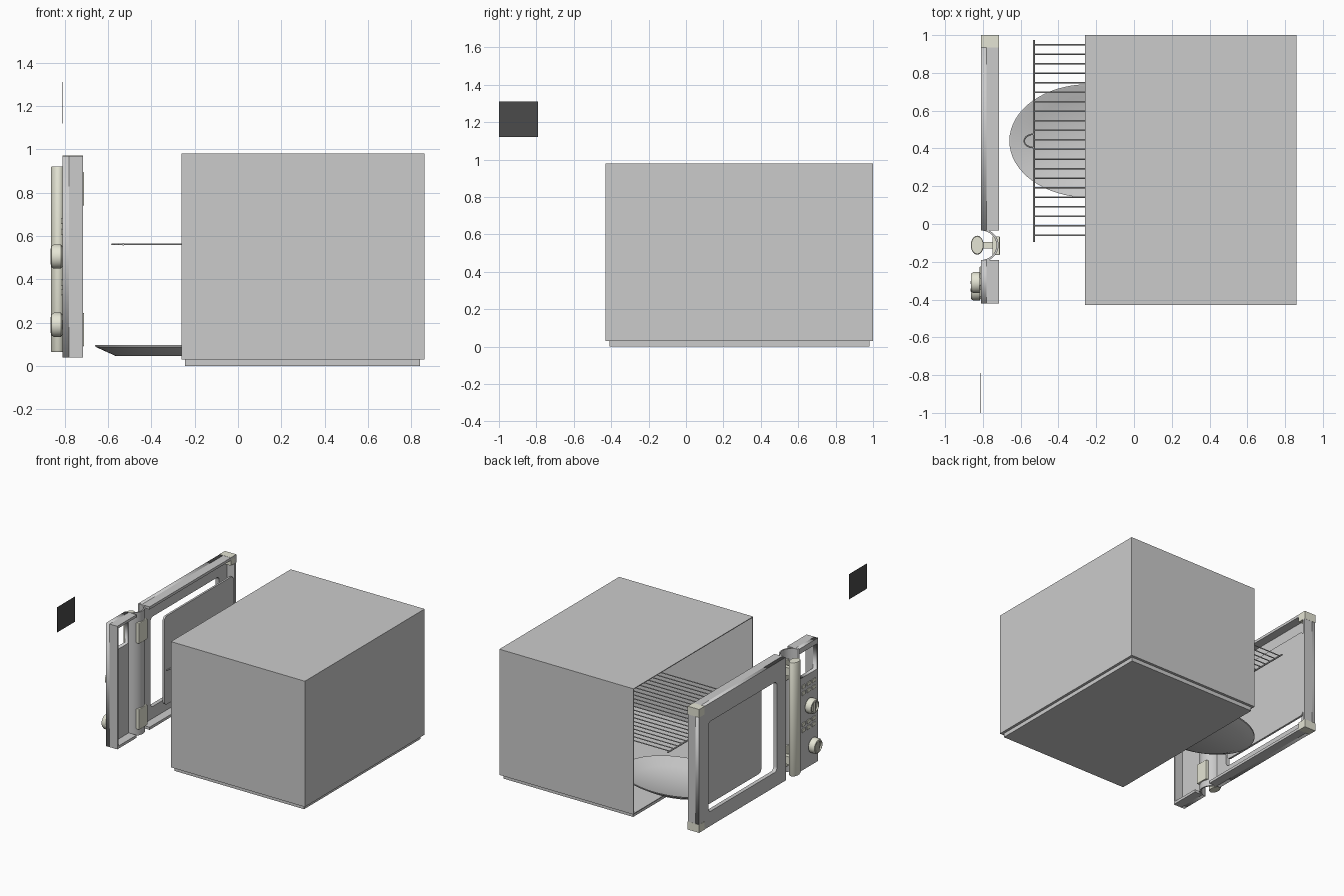
import bpy, bmesh
from math import sin, cos, pi, radians
from mathutils import Matrix, Vector

if "Cube" in bpy.data.objects:
    bpy.data.objects.remove(bpy.data.objects["Cube"])


def material(name, rgb):
    m = bpy.data.materials.new(name)
    m.diffuse_color = (*rgb, 1)
    m.use_nodes = True
    m.node_tree.nodes["Principled BSDF"].inputs["Base Color"].default_value = m.diffuse_color
    return m


CREAM = material("cream", (0.78, 0.78, 0.66))
DARK = material("dark", (0.07, 0.07, 0.07))


def finish(name, bm, mat=None, smooth=False):
    me = bpy.data.meshes.new(name)
    bmesh.ops.recalc_face_normals(bm, faces=bm.faces)
    bm.to_mesh(me)
    bm.free()
    ob = bpy.data.objects.new(name, me)
    bpy.context.collection.objects.link(ob)
    if mat:
        me.materials.append(mat)
    if smooth:
        bpy.ops.object.select_all(action='DESELECT')
        ob.select_set(True)
        bpy.context.view_layer.objects.active = ob
        bpy.ops.object.shade_smooth_by_angle(angle=radians(35))
    return ob


def box(name, x, y, z, mat=None, bevel=0.0):
    bm = bmesh.new()
    bmesh.ops.create_cube(bm, size=1)
    for v in bm.verts:
        v.co = [(a + b) / 2 + c * (b - a) for (a, b), c in zip((x, y, z), v.co)]
    if bevel:
        bmesh.ops.bevel(bm, geom=bm.edges[:], offset=bevel, segments=2, profile=0.5, affect='EDGES')
    return finish(name, bm, mat)


def rounded(y0, y1, z0, z1, r):
    pts = []
    for i, (cy, cz) in enumerate(((y1 - r, z1 - r), (y0 + r, z1 - r), (y0 + r, z0 + r), (y1 - r, z0 + r))):
        for k in range(6):
            a = (i + k / 5) * pi / 2
            pts.append((cy + r * cos(a), cz + r * sin(a)))
    return pts


def plate(name, loops, x0, x1, mat=None):
    """Flat plate in the yz plane: the first loop is the outline, the rest are holes."""
    cu = bpy.data.curves.new(name, 'CURVE')
    cu.dimensions, cu.fill_mode, cu.extrude = '2D', 'BOTH', (x1 - x0) / 2
    for pts in loops:
        s = cu.splines.new('POLY')
        s.points.add(len(pts) - 1)
        for p, (y, z) in zip(s.points, pts):
            p.co = (y, z, 0, 1)
        s.use_cyclic_u = True
    tmp = bpy.data.objects.new(name + "_outline", cu)
    bpy.context.collection.objects.link(tmp)
    dg = bpy.context.evaluated_depsgraph_get()
    me = bpy.data.meshes.new_from_object(tmp.evaluated_get(dg))
    bpy.data.objects.remove(tmp)
    bm = bmesh.new()
    bm.from_mesh(me)
    bmesh.ops.remove_doubles(bm, verts=bm.verts, dist=1e-5)
    bm.transform(Matrix(((0, 0, 1, (x0 + x1) / 2), (1, 0, 0, 0), (0, 1, 0, 0), (0, 0, 0, 1))))
    return finish(name, bm, mat)


def rod(bm, a, b, r, seg=8):
    a, b = Vector(a), Vector(b)
    m = Matrix.Translation((a + b) / 2) @ (b - a).to_track_quat('Z', 'Y').to_matrix().to_4x4()
    bmesh.ops.create_cone(bm, cap_ends=True, segments=seg, radius1=r, radius2=r,
                          depth=(b - a).length, matrix=m)


def lathe(name, profile, matrix, mat=None, seg=48):
    bm = bmesh.new()
    vs = [bm.verts.new((r, 0, z)) for r, z in profile]
    es = [bm.edges.new(p) for p in zip(vs, vs[1:])]
    bmesh.ops.spin(bm, geom=vs + es, axis=(0, 0, 1), cent=(0, 0, 0), angle=2 * pi, steps=seg)
    bmesh.ops.remove_doubles(bm, verts=bm.verts, dist=1e-5)
    bm.transform(matrix)
    return finish(name, bm, mat, True)


# Housing: thin shell, open towards -x, on a low base
housing = box("housing", (-0.26, 0.86), (-0.43, 1.0), (0.03, 0.98))
bm = bmesh.new()
bm.from_mesh(housing.data)
bmesh.ops.delete(bm, geom=[f for f in bm.faces if f.normal.x < -0.9], context='FACES_ONLY')
bm.to_mesh(housing.data)
bm.free()
sol = housing.modifiers.new("wall", 'SOLIDIFY')
sol.thickness, sol.offset = 0.008, -1
box("base", (-0.245, 0.84), (-0.41, 0.98), (0, 0.03))

# Wire rack
bm = bmesh.new()
for x in (-0.53, 0.38):
    rod(bm, (x, -0.095, 0.562), (x, 0.975, 0.562), 0.006)
for i in range(21):
    y = -0.06 + i * 0.0505
    rod(bm, (-0.53, y, 0.562), (0.38, y, 0.562), 0.004)
arc = [(-0.53 - 0.052 * sin(pi * k / 8), 0.44 + 0.036 * cos(pi * k / 8), 0.562) for k in range(9)]
for a, b in zip(arc, arc[1:]):
    rod(bm, a, b, 0.004)
finish("wire_rack", bm, None, True)

# Oval turntable dish
lathe("turntable", [(0, 0.045), (0.23, 0.045), (0.298, 0.088), (0.3, 0.097), (0.293, 0.097),
                    (0.228, 0.055), (0, 0.055)],
      Matrix.Translation((-0.24, 0.44, 0)) @ Matrix.Diagonal((1.4, 1, 1, 1)), None, 64)

# Door frame and control panel: front plates with a rim behind
XF, XP, XB = -0.81, -0.78, -0.715
Z0, Z1 = 0.04, 0.97
rect = lambda a, b, c, d: [(a, c), (b, c), (b, d), (a, d)]
plate("door_frame", [rect(-0.035, 1.0, Z0, Z1), rounded(0.07, 0.89, 0.15, 0.83, 0.03)], XF, XP)
plate("control_panel", [rect(-0.42, -0.19, Z0, Z1), rect(-0.405, -0.2, 0.74, 0.93)], XF, XP)
for part, y0, y1 in (("door", -0.035, 1.0), ("panel", -0.42, -0.19)):
    box(part + "_rim_top", (XP, XB), (y0, y1), (Z1 - 0.02, Z1))
    box(part + "_rim_bottom", (XP, XB), (y0, y1), (Z0, Z0 + 0.02))
box("door_rim_side", (XP, XB), (0.98, 1.0), (Z0 + 0.02, Z1 - 0.02))
box("panel_rim_side", (XP, XB), (-0.42, -0.405), (Z0 + 0.02, Z1 - 0.02))
for n, z in (("top", Z1 - 0.06), ("bottom", Z0 - 0.001)):
    box("corner_cap_" + n, (XF - 0.001, XB), (0.935, 1.001), (z, z + 0.061), CREAM)

# Curved finger trough behind the handle
bm = bmesh.new()
cols = []
for r, depth in ((0.078, 0.082), (0.088, 0.093)):
    for k in range(17):
        a = pi * k / 16
        cols.append([bm.verts.new((XF + depth * sin(a), -0.1125 + r * cos(a), z)) for z in (Z0, Z1)])
ring = cols[:17] + cols[:16:-1]
for a, b in zip(ring, ring[1:] + ring[:1]):
    bm.faces.new((a[0], b[0], b[1], a[1]))
for k in range(16):
    for e in (0, 1):
        bm.faces.new((cols[k][e], cols[k + 1][e], cols[18 + k][e], cols[17 + k][e]))
finish("finger_trough", bm, None, True)
for n, z in (("top", 0.74), ("bottom", 0.09)):
    box("latch_" + n, (-0.75, -0.71), (-0.165, -0.065), (z, z + 0.155), CREAM, 0.005)

# Window panel set in the back of the door, and the loose display cover
plate("window", [rounded(0.15, 0.975, 0.15, 0.82, 0.03)], -0.735, -0.72)
plate("display_cover", [rect(-1.0, -0.79, 1.12, 1.31)], -0.8115, -0.8105, DARK)

# Oval handle bar with two mounts
lathe("handle", [(0, 0.065), (0.92, 0.065), (1, 0.072), (1, 0.915), (0.92, 0.922), (0, 0.922)],
      Matrix.Translation((-0.83, -0.112, 0)) @ Matrix.Diagonal((0.034, 0.05, 1, 1)), CREAM, 32)
for n, z in (("top", 0.83), ("bottom", 0.16)):
    box("handle_mount_" + n, (-0.81, -0.725), (-0.13, -0.095), (z - 0.03, z + 0.03), CREAM)

# Two knobs with grip bars, turned towards -x
for n, y, z in (("upper", -0.31, 0.505), ("lower", -0.35, 0.19)):
    m = Matrix.Translation((XF, y, z)) @ Matrix.Rotation(-pi / 2, 4, 'Y')
    lathe("knob_" + n, [(0.046, 0), (0.056, 0.008), (0.056, 0.04), (0.048, 0.052), (0.04, 0.054),
                        (0.036, 0.044), (0, 0.044)], m, CREAM, 40)
    box("knob_grip_" + n, (XF - 0.055, XF - 0.04), (y - 0.008, y + 0.008), (z - 0.037, z + 0.037), CREAM)

# Rows of small buttons
for i, z in enumerate((0.67, 0.62, 0.385, 0.34)):
    for j in range(3):
        y = -0.365 + j * 0.06
        box(f"button_{i}_{j}", (XF - 0.007, XF), (y - 0.02, y + 0.02), (z - 0.014, z + 0.014), CREAM, 0.003)
